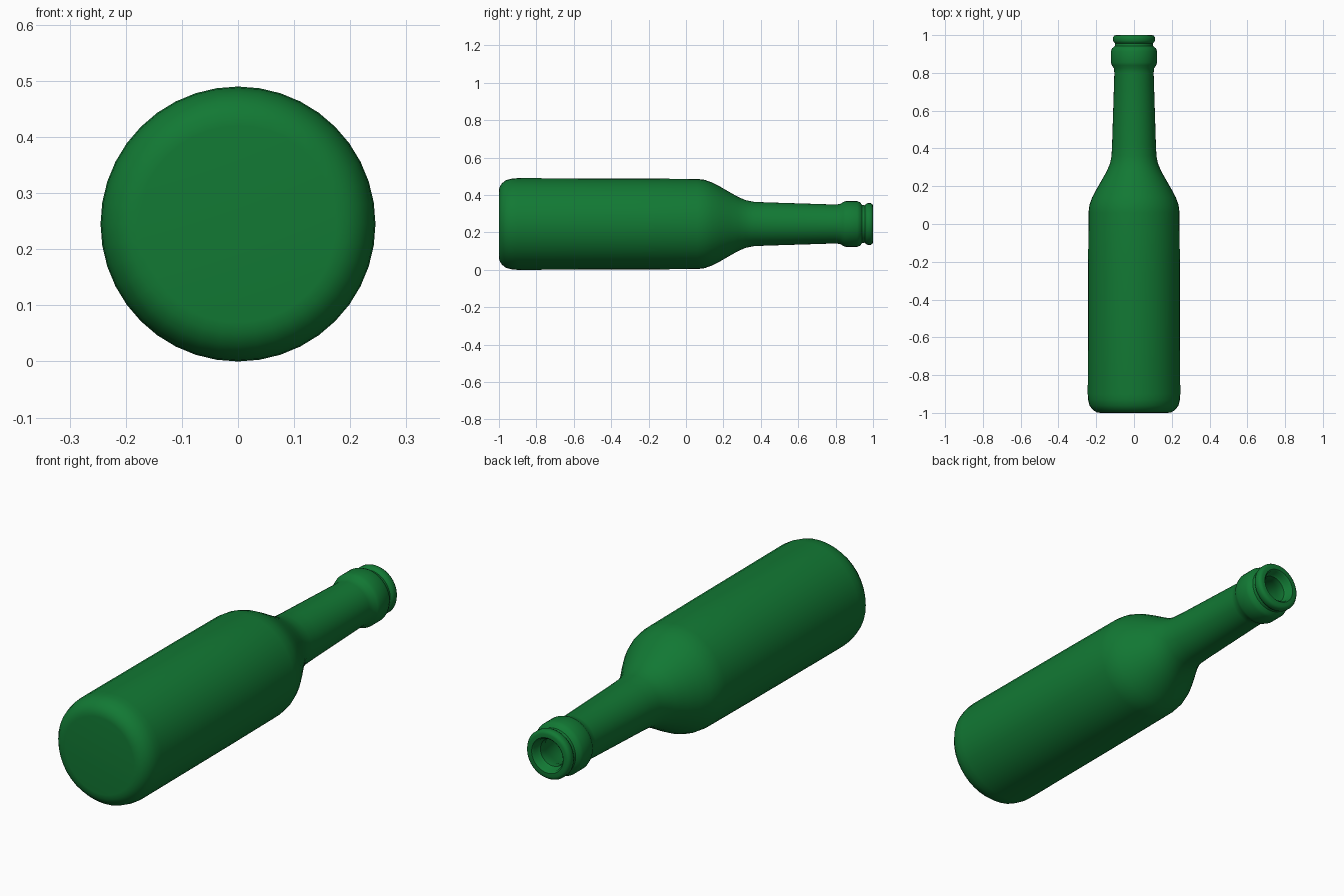
import bpy
import bmesh
from math import sin, cos, tau
from mathutils import Vector

cube = bpy.data.objects.get("Cube")
if cube:
    bpy.data.objects.remove(cube)

SIDES = 40
AXIS_Z = 0.245

# Green glass
green = bpy.data.materials.new("bottle_green")
green.use_nodes = True
color = (0.006, 0.19, 0.034, 1)
green.diffuse_color = color
green.node_tree.nodes["Principled BSDF"].inputs["Base Color"].default_value = color


def lathe(name, profile):
    """Spin (y, radius) points around the lying bottle's long axis."""
    bm = bmesh.new()
    rings = []
    for y, r in profile:
        rings.append([bm.verts.new((r * cos(tau * i / SIDES), y, AXIS_Z + r * sin(tau * i / SIDES)))
                      for i in range(SIDES)])
    for a, b in zip(rings, rings[1:]):
        for i in range(SIDES):
            j = (i + 1) % SIDES
            bm.faces.new((a[i], b[i], b[j], a[j]))
    # Close the outer base and the inner floor
    bm.faces.new(rings[0])
    bm.faces.new(rings[-1][::-1])
    bmesh.ops.recalc_face_normals(bm, faces=bm.faces)
    mesh = bpy.data.meshes.new(name)
    bm.to_mesh(mesh)
    bm.free()
    mesh.materials.append(green)
    obj = bpy.data.objects.new(name, mesh)
    bpy.context.collection.objects.link(obj)
    bpy.ops.object.select_all(action="DESELECT")
    obj.select_set(True)
    bpy.context.view_layer.objects.active = obj
    bpy.ops.object.shade_smooth_by_angle(angle=0.7)
    return obj


# Rounded base, body, shoulder and tapering neck
body = [(-1, 0.175), (-0.998, 0.195), (-0.985, 0.217), (-0.962, 0.235), (-0.93, 0.243),
        (-0.9, 0.245), (-0.26, 0.243), (0.06, 0.241), (0.1, 0.236), (0.14, 0.222),
        (0.18, 0.201), (0.23, 0.172), (0.28, 0.144), (0.32, 0.127), (0.36, 0.119),
        (0.42, 0.116), (0.8, 0.104)]
# Collar, groove and rolled lip
finish = [(0.825, 0.107), (0.84, 0.117), (0.855, 0.122), (0.915, 0.122), (0.93, 0.116),
          (0.942, 0.102), (0.956, 0.1), (0.962, 0.107), (0.97, 0.111), (0.988, 0.111),
          (0.997, 0.105), (1, 0.096)]
# Mouth step and hollow inside
inside = [(1, 0.08), (0.993, 0.073), (0.97, 0.07), (0.962, 0.062), (0.93, 0.062),
          (0.9, 0.075), (0.8, 0.084), (0.36, 0.098), (0.28, 0.122), (0.18, 0.178),
          (0.06, 0.218), (-0.92, 0.22), (-0.96, 0.18)]

lathe("bottle", body + finish + inside)
